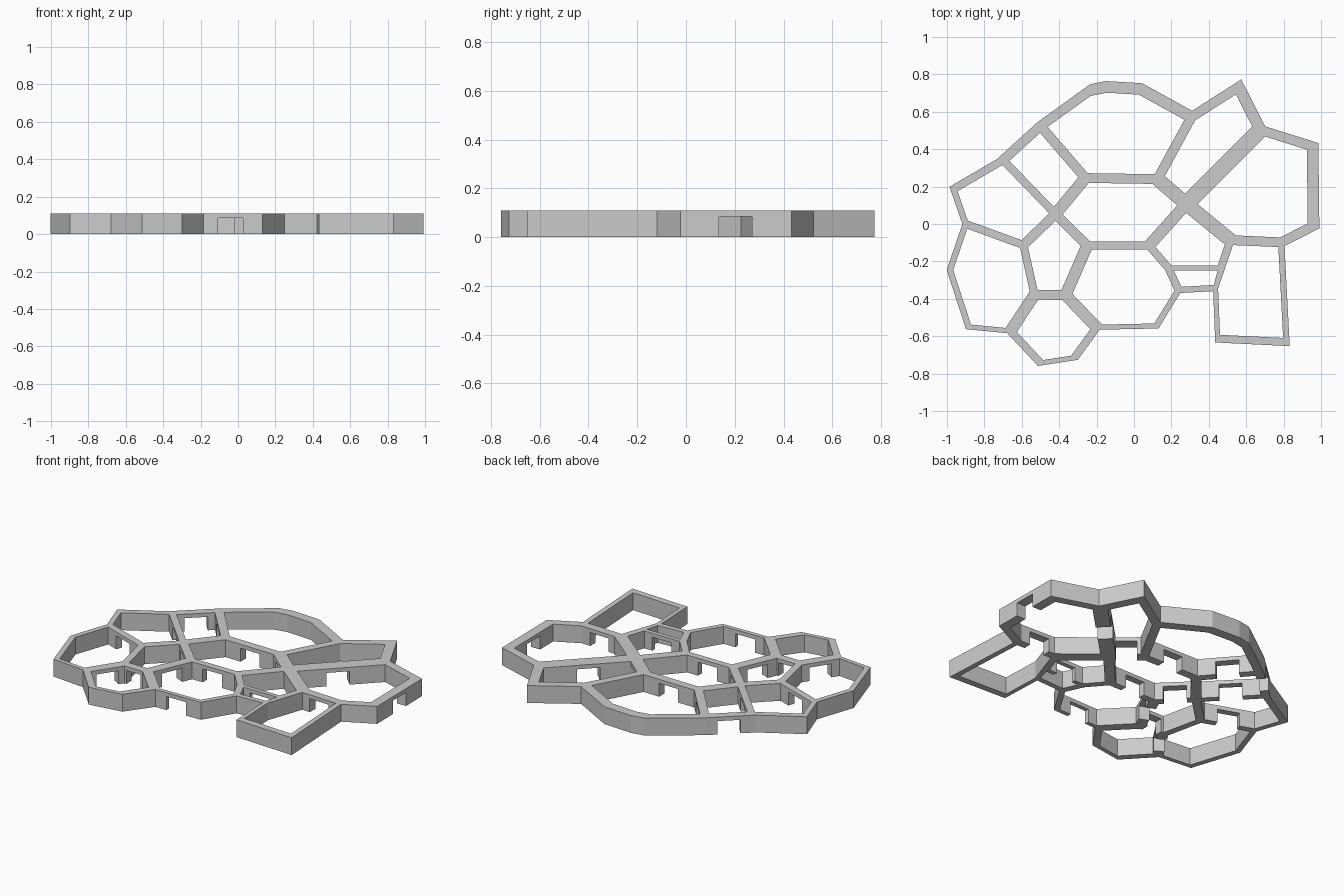
import bpy, bmesh, math
from mathutils import Vector, Matrix, geometry

if "Cube" in bpy.data.objects:
    bpy.data.objects.remove(bpy.data.objects["Cube"])

HEIGHT, DOOR_H, DOOR_W = 0.11, 0.085, 0.135

# Wall centreline junctions: lower case on the outline, capitals inside
OUTER = dict(a=(-.965, .187), b=(-.70, .342), c=(-.50, .524), d=(-.233, .716),
             e=(-.147, .733), f=(.035, .722), g=(.307, .572), h=(.559, .733),
             i=(.676, .503), j=(.955, .415), l=(.96, -.01), m=(.787, -.098),
             n=(.815, -.631), o=(.447, -.613), p=(.436, -.342), q=(.238, -.353),
             r=(.120, -.545), s=(-.20, -.552), t=(-.318, -.715), u=(-.50, -.743),
             v=(-.66, -.572), w=(-.885, -.55), x=(-.984, -.246), y=(-.90, 0))
INNER = dict(A=(-.42, .053), B=(.126, .24), C=(-.26, .246), D=(-.591, -.112),
             E=(-.25, -.115), F=(.08, -.115), G=(.516, -.086), H=(.184, -.235),
             I=(.465, -.235), J=(-.366, -.38), K=(-.532, -.378), X=(.28, .107))
NODE = {k: Vector(v) for k, v in {**OUTER, **INNER}.items()}

# Rooms as loops of junctions
ROOMS = ("abADy yDKvwx bcCA cdefgBC ghiXB ijlmGX ACBXFE "
         "AEJKD EFHqrsJ FXGIH HIpq GmnopI KJstuv").split()

# Wall thickness groups
THICK = {}
for width, walls in ((.027, "op rs tu vw HI Ip"), (.033, "wx xy ya pq qr mn"),
                     (.042, "ab bA DK EF no Hq Dy st uv FH GI"),
                     (.052, "bc cd gB CB cC gh lm Gm AE AD KJ ij"),
                     (.062, "de ef fg hi AC XF EJ Js Kv jl"),
                     (.075, "BX XG"), (.088, "Xi")):
    for wall in walls.split():
        THICK[frozenset(wall)] = width

# Walls that have a doorway
DOORS = "jl bc rs Xi BX CB cC bA AE EF Dy KJ Kv EJ Gm HI".split()


def offset_loop(names, side):
    """Offset a junction loop by half of each wall; side 1 inward, -1 outward."""
    pts = [NODE[k] for k in names]
    n = len(pts)
    area = sum(pts[k - 1].x * pts[k].y - pts[k].x * pts[k - 1].y for k in range(n))
    sign = side * math.copysign(1, area)
    lines = []
    for k in range(n):
        p, q = pts[k], pts[(k + 1) % n]
        d = (q - p).normalized()
        shift = Vector((-d.y, d.x)) * sign * THICK[frozenset((names[k], names[(k + 1) % n]))] / 2
        lines.append((p + shift, d))
    out = []
    for k in range(n):
        (p, d), (q, e) = lines[k - 1], lines[k]
        cross = d.x * e.y - d.y * e.x
        w = q - p
        out.append(p + d * ((w.x * e.y - w.y * e.x) / cross))
    return out


# Flat plan: outline with room holes, extruded
curve = bpy.data.curves.new("plan", 'CURVE')
curve.dimensions, curve.fill_mode = '2D', 'BOTH'
curve.extrude = HEIGHT / 2
for loop in [offset_loop("".join(OUTER), -1)] + [offset_loop(r, 1) for r in ROOMS]:
    spline = curve.splines.new('POLY')
    spline.points.add(len(loop) - 1)
    for point, co in zip(spline.points, loop):
        point.co = (co.x, co.y, 0, 1)
    spline.use_cyclic_u = True
plan = bpy.data.objects.new("plan", curve)
bpy.context.collection.objects.link(plan)
bpy.context.view_layer.update()
mesh = bpy.data.meshes.new_from_object(plan.evaluated_get(bpy.context.evaluated_depsgraph_get()))
bpy.data.objects.remove(plan)
bm = bmesh.new()
bm.from_mesh(mesh)
bmesh.ops.remove_doubles(bm, verts=bm.verts, dist=1e-5)
bmesh.ops.translate(bm, verts=bm.verts, vec=(0, 0, HEIGHT / 2))
bmesh.ops.recalc_face_normals(bm, faces=bm.faces)
for f in bm.faces:
    f.smooth = False
bm.to_mesh(mesh)
bm.free()
walls = bpy.data.objects.new("room_walls", mesh)
bpy.context.collection.objects.link(walls)

# Doorway cutters at the middle of each listed wall
bm = bmesh.new()
for door in DOORS:
    p, q = NODE[door[0]], NODE[door[1]]
    mid, d = (p + q) / 2, q - p
    width = min(DOOR_W, d.length * 0.6)
    bmesh.ops.create_cube(bm, size=1, matrix=(
        Matrix.Translation((mid.x, mid.y, DOOR_H - 0.1))
        @ Matrix.Rotation(math.atan2(d.y, d.x), 4, 'Z')
        @ Matrix.Diagonal((width, 0.12, 0.2, 1))))
cut_mesh = bpy.data.meshes.new("doorway_cutters")
bm.to_mesh(cut_mesh)
bm.free()
cutter = bpy.data.objects.new("doorway_cutters", cut_mesh)
bpy.context.collection.objects.link(cutter)
cutter.hide_render = True

# Cut the doorways and discard the helper
mod = walls.modifiers.new("doorways", 'BOOLEAN')
mod.operation, mod.solver, mod.object = 'DIFFERENCE', 'EXACT', cutter
bpy.context.view_layer.update()
walls.data = bpy.data.meshes.new_from_object(walls.evaluated_get(bpy.context.evaluated_depsgraph_get()))
walls.modifiers.clear()
bpy.data.objects.remove(cutter)
